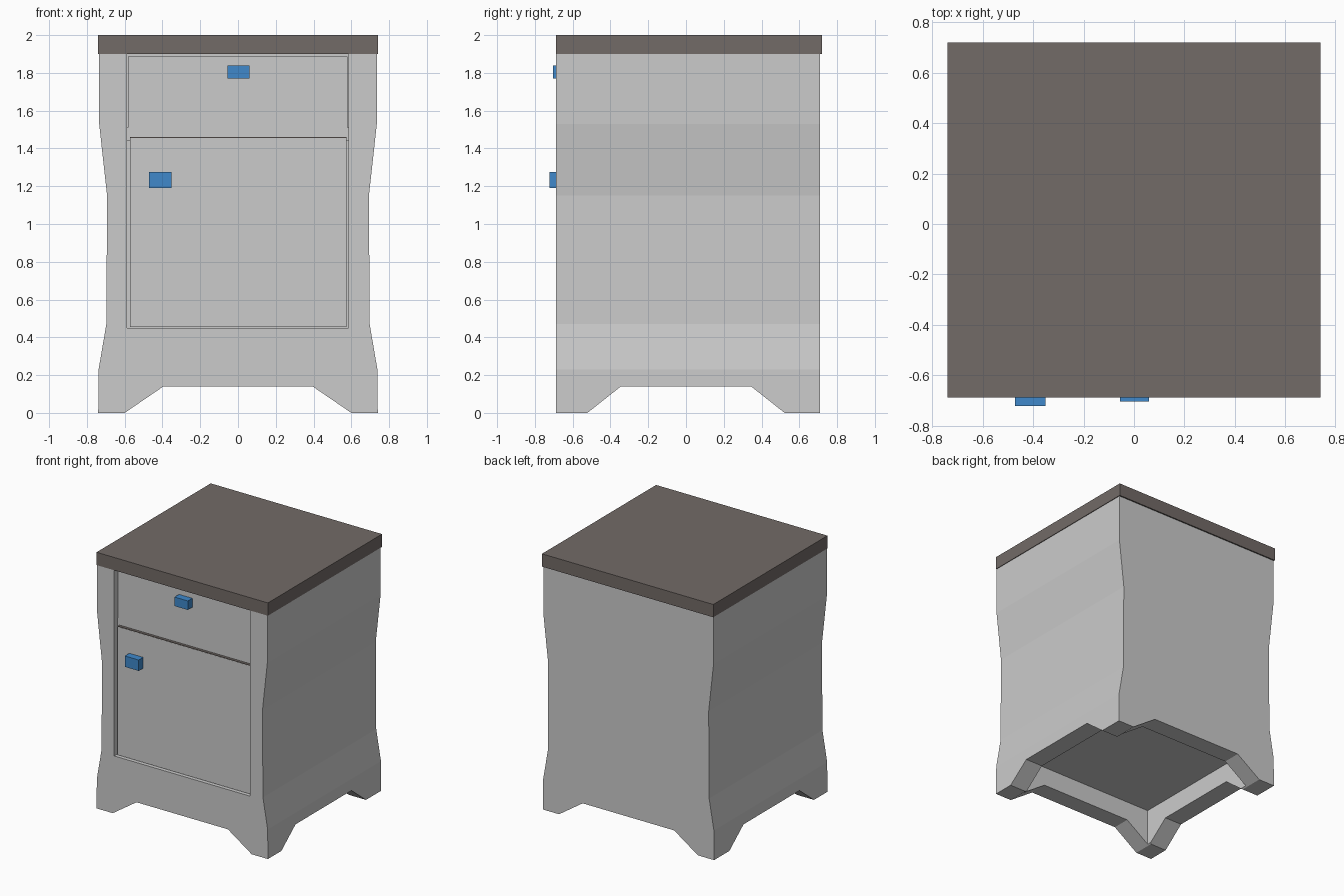
import bpy, bmesh
from mathutils import Vector

if "Cube" in bpy.data.objects:
    bpy.data.objects.remove(bpy.data.objects["Cube"])


def material(name, rgb):
    m = bpy.data.materials.new(name)
    m.diffuse_color = (*rgb, 1)
    m.use_nodes = True
    m.node_tree.nodes["Principled BSDF"].inputs["Base Color"].default_value = m.diffuse_color
    return m


brown = material("dark_wood", (0.17, 0.145, 0.135))
blue = material("blue_knob", (0.05, 0.25, 0.6))


def prism(name, profile, lo, hi, axis="y", mat=None):
    """Extrude an (across, z) profile along y or x."""
    bm = bmesh.new()
    place = (lambda a, d, z: (a, d, z)) if axis == "y" else (lambda a, d, z: (d, a, z))
    face = bm.faces.new([bm.verts.new(place(a, lo, z)) for a, z in profile])
    new = bmesh.ops.extrude_face_region(bm, geom=[face])["geom"]
    verts = [v for v in new if isinstance(v, bmesh.types.BMVert)]
    bmesh.ops.translate(bm, verts=verts, vec=Vector(place(0, hi - lo, 0)))
    bmesh.ops.recalc_face_normals(bm, faces=bm.faces)
    mesh = bpy.data.meshes.new(name)
    bm.to_mesh(mesh)
    bm.free()
    ob = bpy.data.objects.new(name, mesh)
    bpy.context.collection.objects.link(ob)
    if mat:
        mesh.materials.append(mat)
    return ob


def box(name, x0, x1, y0, y1, z0, z1, mat=None):
    return prism(name, [(x0, z0), (x1, z0), (x1, z1), (x0, z1)], y0, y1, mat=mat)


def mirrored(points):
    return points + [(-a, z) for a, z in reversed(points)]


def cut(target, cutter):
    mod = target.modifiers.new("cut", "BOOLEAN")
    mod.operation = "DIFFERENCE"
    mod.solver = "EXACT"
    mod.object = cutter
    bpy.context.view_layer.objects.active = target
    bpy.ops.object.modifier_apply(modifier=mod.name)
    bpy.data.objects.remove(cutter)


# Waisted cabinet body
half = [(0.74, 0), (0.738, 0.23), (0.697, 0.47), (0.693, 1.15), (0.735, 1.53), (0.735, 1.9)]
body = prism("cabinet_body", mirrored(half), -0.688, 0.71)

# Hollow underside, then arched gaps between the feet
cut(body, box("under_cutter", -0.59, 0.59, -0.548, 0.568, -0.1, 0.29))
for axis, foot, arch in (("y", 0.6, 0.395), ("x", 0.522, 0.345)):
    gap = mirrored([(foot, -0.1), (foot, 0), (arch, 0.14)])
    cut(body, prism("gap_cutter", gap, -1, 1, axis))

# Front recess for drawer and door
cut(body, box("recess_cutter", -0.588, 0.585, -0.9, -0.63, 0.45, 2.1))

# Table top
box("table_top", -0.74, 0.74, -0.688, 0.72, 1.9, 2.0, brown)

# Drawer, rail and door
box("drawer_front", -0.582, 0.58, -0.65, -0.61, 1.5, 1.888)
box("divider_rail", -0.588, 0.585, -0.645, -0.61, 1.44, 1.51)
box("door", -0.572, 0.575, -0.667, -0.61, 0.455, 1.455)
box("door_top_edge", -0.572, 0.575, -0.666, -0.61, 1.455, 1.46, brown)

# Knobs
box("drawer_knob", -0.055, 0.06, -0.705, -0.64, 1.77, 1.84, blue)
box("door_knob", -0.472, -0.352, -0.722, -0.65, 1.19, 1.275, blue)
